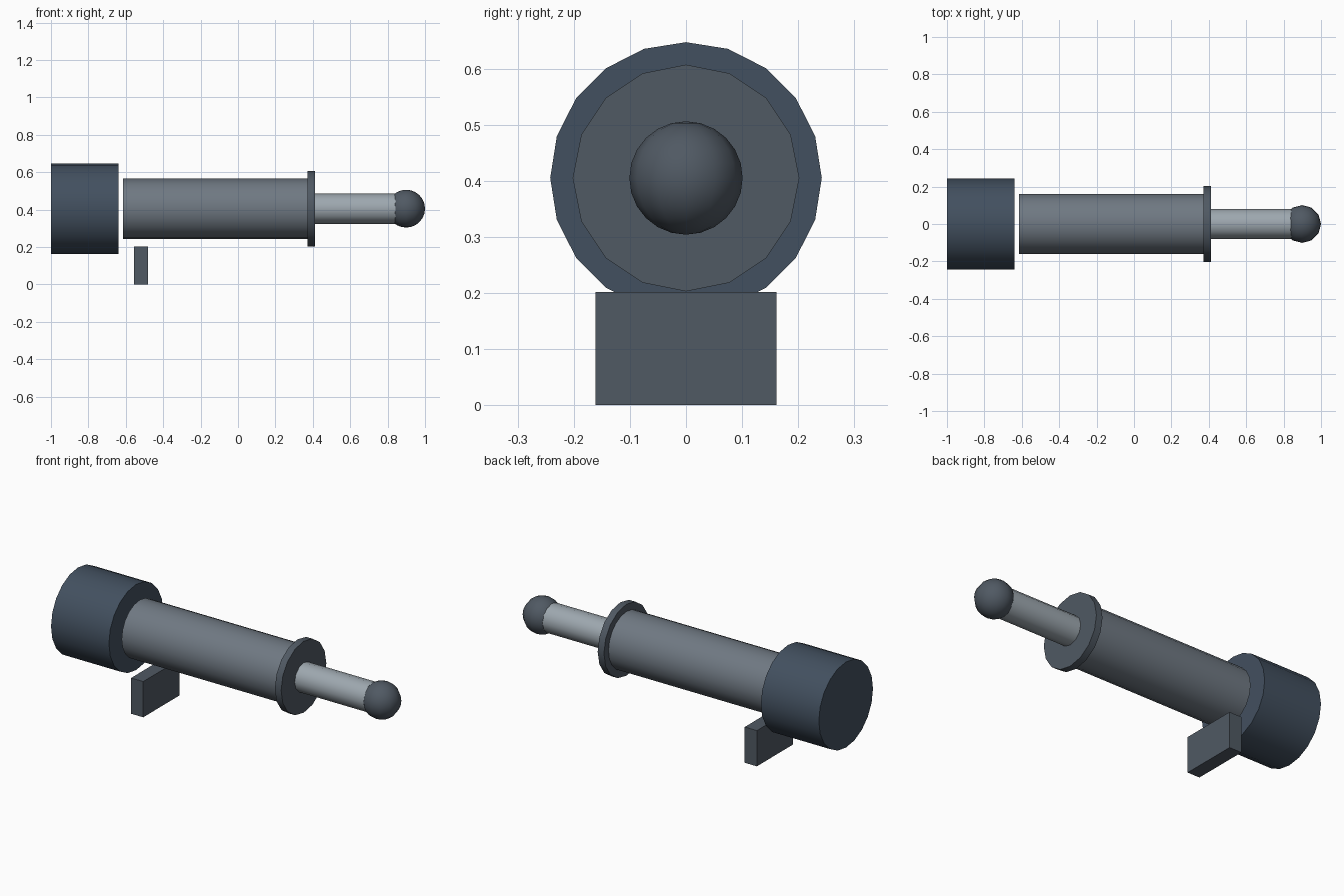
import bpy
from math import radians

if "Cube" in bpy.data.objects:
    bpy.data.objects.remove(bpy.data.objects["Cube"])

AXIS_Z = 0.405


def material(name, color):
    m = bpy.data.materials.new(name)
    m.diffuse_color = (*color, 1)
    m.use_nodes = True
    m.node_tree.nodes["Principled BSDF"].inputs["Base Color"].default_value = m.diffuse_color
    return m


dark_blue = material("dark_blue", (0.055, 0.08, 0.115))
steel = material("steel", (0.16, 0.19, 0.225))
light_steel = material("light_steel", (0.34, 0.39, 0.43))
dark_grey = material("dark_grey", (0.08, 0.1, 0.125))


def finish(name, mat, smooth=True):
    o = bpy.context.object
    o.name = name
    o.data.materials.append(mat)
    if smooth:
        bpy.ops.object.shade_smooth_by_angle(angle=radians(40))
    return o


def x_cylinder(name, x0, x1, radius, sides, mat):
    """Closed cylinder lying along x on the common axis."""
    bpy.ops.mesh.primitive_cylinder_add(
        vertices=sides, radius=radius, depth=x1 - x0,
        location=((x0 + x1) / 2, 0, AXIS_Z), rotation=(0, radians(90), 0))
    return finish(name, mat)


# Coaxial body parts, from the rear to the tip
x_cylinder("rear_cap", -1.0, -0.638, 0.242, 20, dark_blue)
x_cylinder("barrel", -0.615, 0.39, 0.161, 20, steel)
x_cylinder("front_flange", 0.372, 0.411, 0.202, 16, dark_grey)
x_cylinder("rod", 0.391, 0.895, 0.081, 12, light_steel)

# Ball at the tip
bpy.ops.mesh.primitive_uv_sphere_add(
    segments=12, ring_count=12, radius=0.101, location=(0.899, 0, AXIS_Z))
finish("ball_tip", dark_grey)

# Support block under the barrel
bpy.ops.mesh.primitive_cube_add(size=1, location=(-0.518, 0, 0.101))
bpy.context.object.scale = (0.076, 0.322, 0.202)
finish("support_block", dark_grey, smooth=False)
